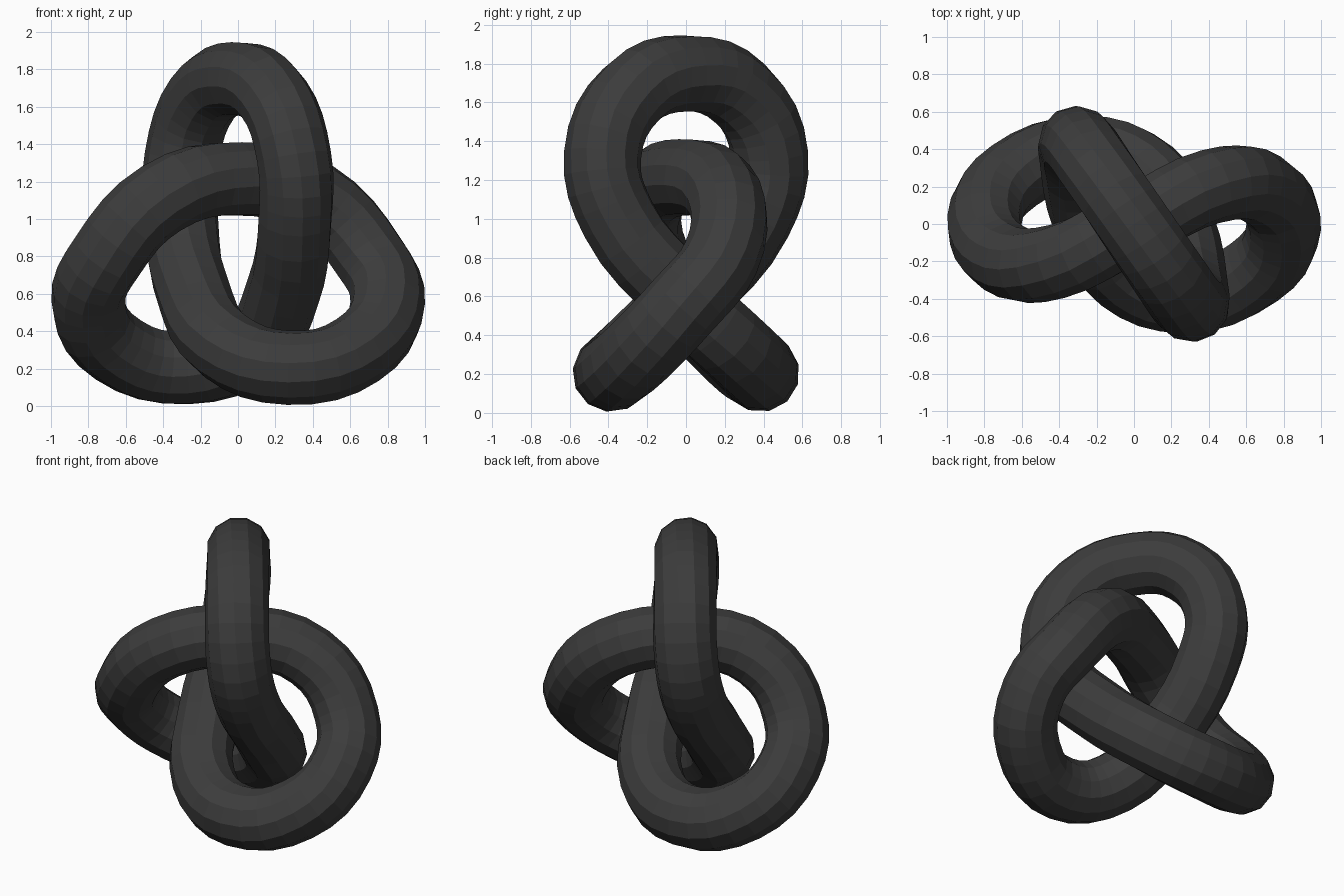
import bpy

cube = bpy.data.objects.get("Cube")
if cube:
    bpy.data.objects.remove(cube, do_unlink=True)

TUBE_RADIUS = 0.2

# Centre line of half the knot, from the inner crossing strand to the top of the upright loop
half_path = [
    (0, 0, 1.215),
    (0.41, 0.2, 1.11),
    (0.7, 0.18, 0.8),
    (0.8, -0.02, 0.55),
    (0.64, -0.26, 0.3),
    (0.27, -0.385, 0.205),
    (-0.07, -0.27, 0.32),
    (-0.24, 0.03, 0.61),
    (-0.305, 0.35, 1.0),
    (-0.3, 0.43, 1.33),
    (-0.19, 0.28, 1.645),
    (0, 0, 1.75),
]

# The other half is the same path turned half a revolution about z
other_half = [(-x, -y, z) for x, y, z in reversed(half_path[1:-1])]
path = half_path + other_half

# Closed tube with twelve flat sides
curve = bpy.data.curves.new("knot_tube", "CURVE")
curve.dimensions = "3D"
curve.fill_mode = "FULL"
curve.twist_mode = "MINIMUM"
curve.resolution_u = 4
curve.bevel_depth = TUBE_RADIUS
curve.bevel_resolution = 4

spline = curve.splines.new("BEZIER")
spline.bezier_points.add(len(path) - 1)
for point, position in zip(spline.bezier_points, path):
    point.co = position
    point.handle_left_type = point.handle_right_type = "AUTO"
spline.use_cyclic_u = True
spline.use_smooth = False

knot = bpy.data.objects.new("knot_tube", curve)
bpy.context.collection.objects.link(knot)

# Dark grey surface
color = (0.045, 0.045, 0.045, 1)
material = bpy.data.materials.new("dark_grey")
material.use_nodes = True
material.diffuse_color = color
material.node_tree.nodes["Principled BSDF"].inputs["Base Color"].default_value = color
curve.materials.append(material)

# Turn the curve into a faceted mesh
bpy.ops.object.select_all(action="DESELECT")
knot.select_set(True)
bpy.context.view_layer.objects.active = knot
bpy.ops.object.convert(target="MESH")
bpy.ops.object.shade_flat()
